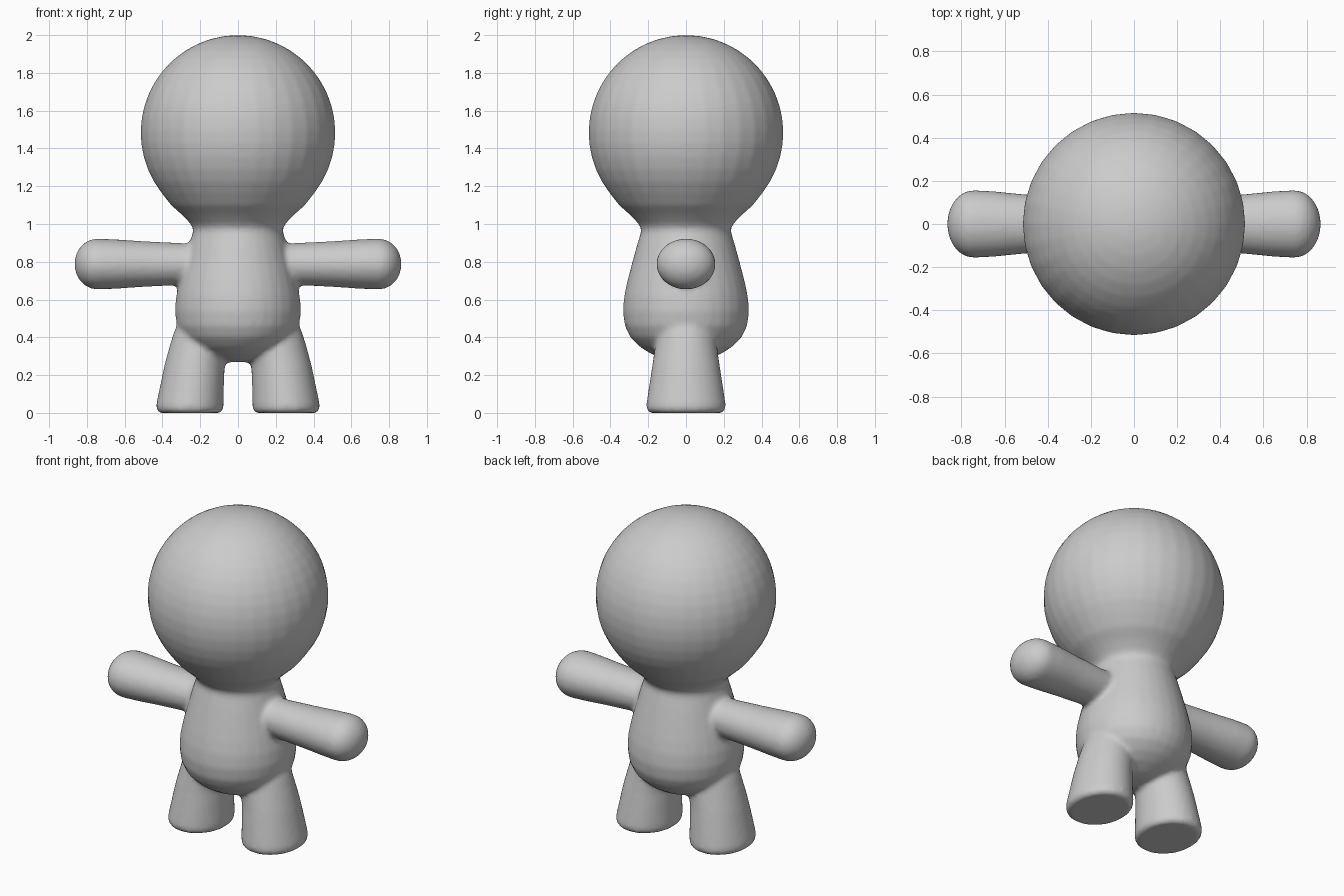
import bpy, bmesh, math

if "Cube" in bpy.data.objects:
    bpy.data.objects.remove(bpy.data.objects["Cube"])

SEG = 32
bm = bmesh.new()


def loft(rings, place):
    """Skin elliptical rings (position, offset, radius a, radius b) into a closed shell."""
    loops = []
    for pos, off, ra, rb in rings:
        loops.append([bm.verts.new(place(pos, off, ra * math.cos(t), rb * math.sin(t)))
                      for t in (2 * math.pi * i / SEG for i in range(SEG))])
    faces = [bm.faces.new(loops[0]), bm.faces.new(loops[-1])]
    for a, b in zip(loops, loops[1:]):
        for i in range(SEG):
            j = (i + 1) % SEG
            faces.append(bm.faces.new((a[i], a[j], b[j], b[i])))
    bmesh.ops.recalc_face_normals(bm, faces=faces)


# Torso and head: one turned profile (z, radius)
profile = [(0.27, 0.06), (0.285, 0.12), (0.315, 0.19), (0.35, 0.245), (0.40, 0.295),
           (0.46, 0.324), (0.54, 0.334), (0.62, 0.327), (0.70, 0.31), (0.80, 0.284),
           (0.88, 0.262), (0.94, 0.244), (0.97, 0.236), (1.00, 0.25), (1.05, 0.298),
           (1.10, 0.355)]
for k in range(17):
    t = math.radians(-38 + k * 7.9)
    profile.append((1.484 + 0.516 * math.sin(t), 0.516 * math.cos(t)))
loft([(z, 0, r, r) for z, r in profile], lambda p, o, a, b: (a, b, p))

# Arms: (x, z, y radius, z radius), rounded at the hand
arm = [(0.15, 0.788, 0.118, 0.107), (0.32, 0.788, 0.124, 0.112), (0.50, 0.788, 0.137, 0.121),
       (0.65, 0.788, 0.152, 0.131)]
for k in range(8):
    t = math.radians(k * 12)
    arm.append((0.745 + 0.121 * math.sin(t), 0.788, 0.157 * math.cos(t), 0.135 * math.cos(t)))

# Legs: (z, x centre, x radius, y radius), flaring to a flat foot
leg = [(0.0, 0.255, 0.163, 0.192), (0.012, 0.255, 0.176, 0.208), (0.04, 0.255, 0.179, 0.211),
       (0.14, 0.244, 0.169, 0.196), (0.25, 0.230, 0.160, 0.179), (0.34, 0.208, 0.158, 0.166),
       (0.42, 0.188, 0.154, 0.155), (0.52, 0.17, 0.13, 0.13)]

for s in (-1, 1):
    loft(arm, lambda p, o, a, b: (s * p, a, o + b))
    loft(leg, lambda p, o, a, b: (s * (o + a), b, p))

mesh = bpy.data.meshes.new("figure")
bm.to_mesh(mesh)
bm.free()
figure = bpy.data.objects.new("figure", mesh)
bpy.context.collection.objects.link(figure)

# Fuse the parts into one skin and soften the joints
remesh = figure.modifiers.new("Fuse", 'REMESH')
remesh.mode = 'VOXEL'
remesh.voxel_size = 0.015
remesh.use_smooth_shade = True
smooth = figure.modifiers.new("Soften", 'SMOOTH')
smooth.factor = 0.5
smooth.iterations = 6
